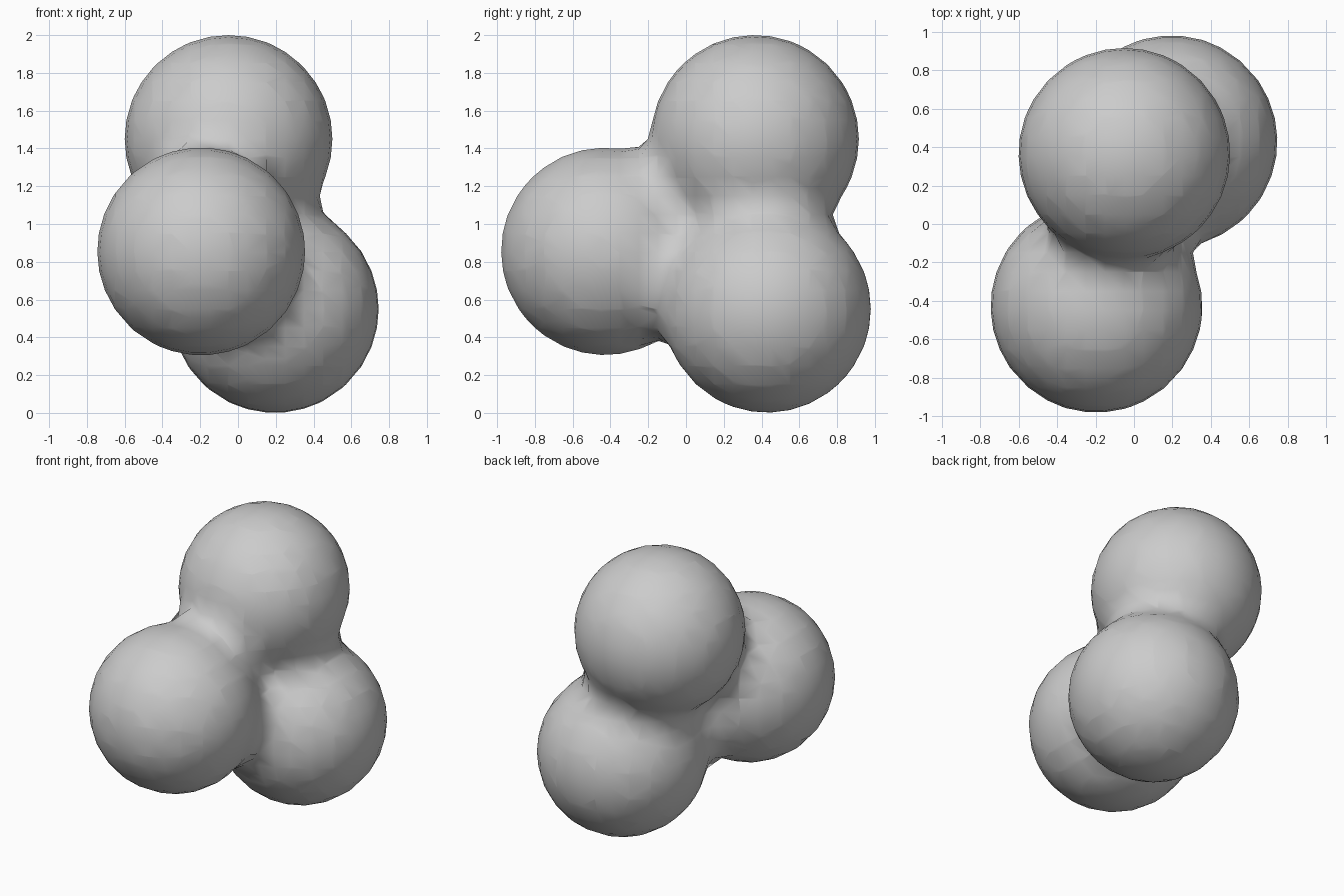
import bpy

if "Cube" in bpy.data.objects:
    bpy.data.objects.remove(bpy.data.objects["Cube"])

# Three equal blended balls: visible radius about 0.55
CENTRES = [(-0.05, 0.365, 1.45), (-0.195, -0.43, 0.855), (0.195, 0.43, 0.55)]

# Metaball helper that melts the balls into each other
data = bpy.data.metaballs.new("blob_field")
data.resolution = data.render_resolution = 0.1
data.threshold = 0.6
for c in CENTRES:
    e = data.elements.new(type='BALL')
    e.co = c
    e.radius = 0.77
    e.stiffness = 5.1
field = bpy.data.objects.new("blob_field", data)
bpy.context.collection.objects.link(field)
bpy.context.view_layer.update()

# Bake the field into one smooth mesh
deps = bpy.context.evaluated_depsgraph_get()
mesh = bpy.data.meshes.new_from_object(field.evaluated_get(deps), depsgraph=deps)
blob = bpy.data.objects.new("blended_balls", mesh)
bpy.data.objects.remove(field)
bpy.context.collection.objects.link(blob)
mesh.polygons.foreach_set("use_smooth", [True] * len(mesh.polygons))
mesh.update()
